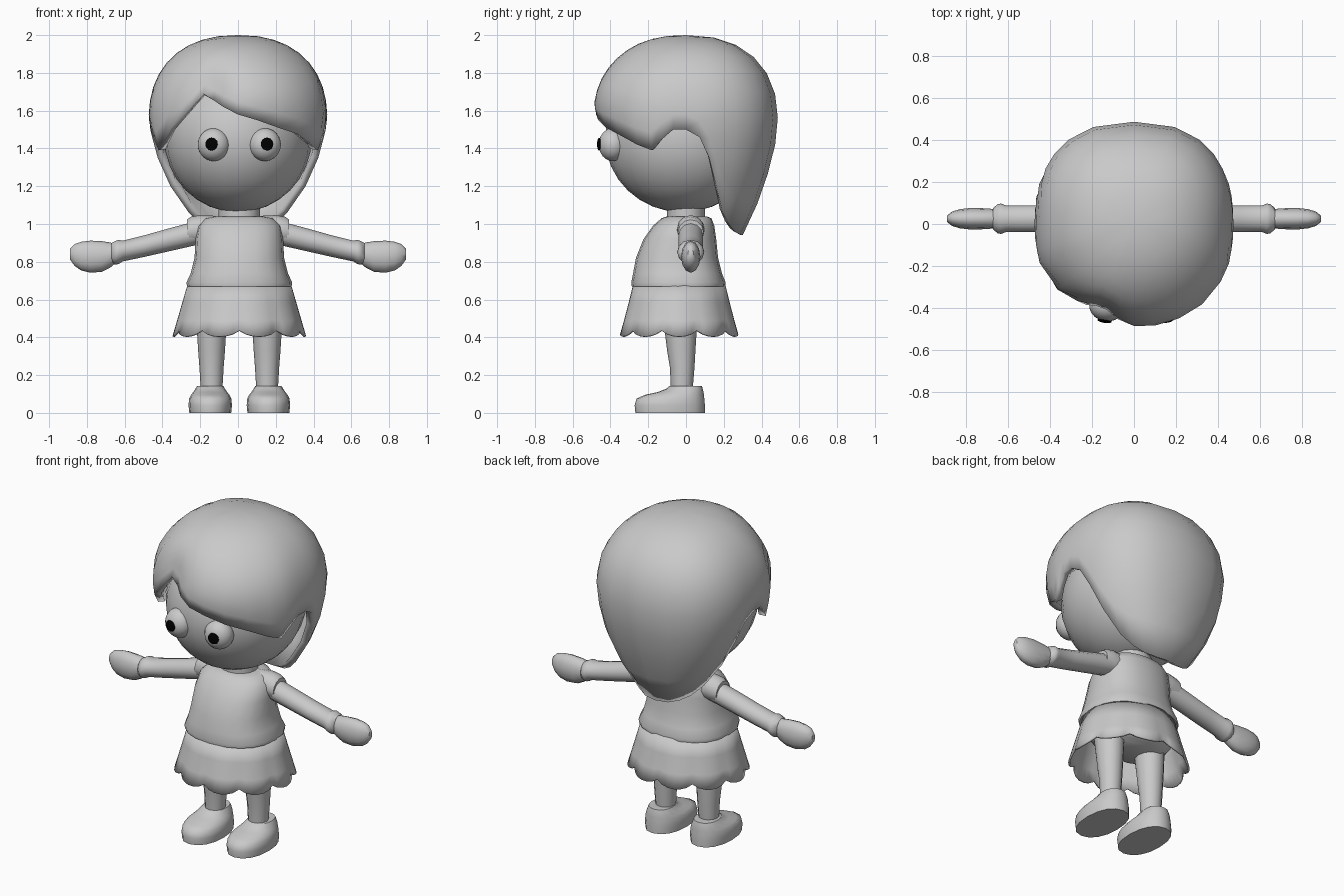
import bpy, bmesh, math
from math import sin, cos, pi, radians

if "Cube" in bpy.data.objects:
    bpy.data.objects.remove(bpy.data.objects["Cube"])


def material(name, rgb):
    m = bpy.data.materials.new(name)
    m.diffuse_color = (*rgb, 1)
    m.use_nodes = True
    m.node_tree.nodes["Principled BSDF"].inputs["Base Color"].default_value = m.diffuse_color
    return m


GREY = material("plain grey", (0.588, 0.588, 0.588))
BLACK = material("black", (0.0, 0.0, 0.0))
MID = 0.007  # the body sits slightly to the right


def finish(name, bm, mat, angle=40, thickness=0):
    me = bpy.data.meshes.new(name)
    bm.to_mesh(me)
    bm.free()
    ob = bpy.data.objects.new(name, me)
    bpy.context.collection.objects.link(ob)
    me.materials.append(mat)
    bpy.ops.object.select_all(action='DESELECT')
    ob.select_set(True)
    bpy.context.view_layer.objects.active = ob
    bpy.ops.object.shade_smooth_by_angle(angle=radians(angle))
    if thickness:
        mod = ob.modifiers.new("thickness", 'SOLIDIFY')
        mod.thickness = thickness
        mod.offset = -1
    return ob


def loft(name, rings, mat=GREY, angle=50, closed=True, thickness=0):
    """Skin a list of point rings; optionally cap both ends."""
    bm = bmesh.new()
    rows = [[bm.verts.new(p) for p in ring] for ring in rings]
    n = len(rows[0])
    for a, b in zip(rows, rows[1:]):
        for j in range(n):
            k = (j + 1) % n
            bm.faces.new((a[j], a[k], b[k], b[j]))
    if closed:
        bm.faces.new(rows[0])
        bm.faces.new(rows[-1])
        bmesh.ops.recalc_face_normals(bm, faces=bm.faces)
    return finish(name, bm, mat, angle, thickness)


def spow(v, power):
    return math.copysign(abs(v) ** power, v)


def flat_ring(x, z, hx, front, back, n=16, power=1.0):
    """Horizontal oval from y=front to y=back."""
    cy, hy = (front + back) / 2, (back - front) / 2
    return [(x + hx * spow(sin(2 * pi * j / n), power),
             cy + hy * spow(cos(2 * pi * j / n), power), z) for j in range(n)]


def side_ring(x, z, ry, rz, y=0.025, n=12):
    """Upright oval across the arm."""
    return [(x, y + ry * cos(2 * pi * j / n), z + rz * sin(2 * pi * j / n)) for j in range(n)]


def ball(name, centre, size, mat=GREY, seg=20, rings=12, tilt=0):
    bm = bmesh.new()
    bmesh.ops.create_uvsphere(bm, u_segments=seg, v_segments=rings, radius=1)
    ob = finish(name, bm, mat, 60)
    ob.location, ob.scale, ob.rotation_euler = centre, size, (0, 0, tilt)
    return ob


def lerp(table, t):
    """Piecewise linear lookup, table sorted by ascending key."""
    if t <= table[0][0]:
        return table[0][1]
    for (a, u), (b, v) in zip(table, table[1:]):
        if t <= b:
            return u + (v - u) * (t - a) / (b - a)
    return table[-1][1]


# Head and neck
ball("head", (0, -0.018, 1.455), (0.39, 0.41, 0.393), seg=24, rings=16)
loft("neck", [flat_ring(MID, z, 0.11, -0.1, 0.1) for z in (0.98, 1.12)])

# Eyes with thin pupils
for side, word in ((-1, "left"), (1, "right")):
    ball(word + "_eye", (MID + side * 0.136, -0.388, 1.42), (0.085, 0.075, 0.087), tilt=side * 0.15)
    ball(word + "_pupil", (MID + side * 0.147, -0.46, 1.423), (0.034, 0.01, 0.034), BLACK, 14, 8, side * 0.15)

# Hair: lower edge height by angle, from the back (0) round through the right side
side_edge = [(0, 0.94), (20, 0.943), (37, 0.96), (50, 0.995), (61, 1.06), (71, 1.2), (78, 1.35),
             (84, 1.46), (90, 1.5), (98, 1.5), (105, 1.45), (112, 1.39)]
fringe = [(123, 1.42), (139, 1.475), (154, 1.51), (168, 1.55), (180, 1.58), (190, 1.62),
          (198, 1.655), (206, 1.69), (211, 1.645), (217, 1.59), (230, 1.5)]
edge = side_edge + fringe + [(360 - a, z) for a, z in reversed(side_edge[1:])]
# Fringe bulge either side of the parting
bulge = [(95, 1), (112, 1.03), (135, 1.055), (156, 1.045), (180, 1.01), (190, 0.955), (198, 0.895),
         (206, 0.915), (212, 0.94), (223, 0.98), (236, 1.035), (250, 1.02), (265, 1)]
half_width = [(0.94, 0.19), (1.0, 0.25), (1.08, 0.305), (1.2, 0.375), (1.3, 0.42), (1.4, 0.446), (1.55, 0.473)]
half_depth = [(0.94, 0.3), (1.0, 0.335), (1.1, 0.375), (1.2, 0.412), (1.35, 0.46), (1.5, 0.486)]


def hair_point(a, z):
    dome = 1.0
    if z > 1.55:
        dome = max(0, 1 - ((z - 1.55) / 0.45) ** 2.3) ** (1 / 2.3)
    w = min(1, max(0, (1.9 - z) / 0.16))
    r = dome * (1 + w * (lerp(bulge, a) - 1))
    s, c = sin(radians(a)), cos(radians(a))
    tuck = 1 - 0.6 * max(0, 1.63 - z) * max(0, min(1, -2 * c - 0.8))
    power = 0.84 if c > 0 else 1  # fuller at the back corners
    return (lerp(half_width, z) * r * spow(s, power), lerp(half_depth, z) * r * spow(c, power) * tuck, z)


ROWS = 10
bm = bmesh.new()
crown = bm.verts.new((0, 0, 2))
columns = []
for a, low in edge:
    heights = [2 - (2 - low) * (1 - cos(pi / 2 * i / ROWS)) for i in range(1, ROWS + 1)]
    columns.append([bm.verts.new(hair_point(a, z)) for z in heights])
for p, q in zip(columns, columns[1:] + columns[:1]):
    bm.faces.new((crown, q[0], p[0]))
    for i in range(ROWS - 1):
        bm.faces.new((p[i], q[i], q[i + 1], p[i + 1]))
finish("hair", bm, GREY, 50, 0.04)

# Shirt: height, half width, front, back
shirt = [(1.04, 0.13, -0.1, 0.11), (1.03, 0.18, -0.13, 0.135), (0.99, 0.22, -0.175, 0.15),
         (0.92, 0.232, -0.225, 0.16), (0.82, 0.237, -0.265, 0.17), (0.74, 0.257, -0.28, 0.19),
         (0.69, 0.28, -0.29, 0.21), (0.67, 0.277, -0.287, 0.207)]
loft("shirt", [flat_ring(MID, *s, n=20, power=0.85) for s in shirt])

# Skirt: pleated panels with a scalloped hem
PANELS, STEPS = 10, 6
rings = []
for t in (0, 0.35, 0.7, 1):
    ring = []
    for j in range(PANELS * STEPS):
        a = 2 * pi * j / (PANELS * STEPS)
        puff = sin(pi * (j % STEPS) / STEPS) ** 0.7
        r = 1 - 0.045 * t * (1 - puff)
        ring.append((MID + (0.274 + 0.08 * t) * r * sin(a), -0.036 + (0.244 + 0.076 * t) * r * cos(a),
                     0.68 - 0.275 * t + 0.032 * t ** 4 * (1 - puff)))
    rings.append(ring)
loft("skirt", rings, angle=35, closed=False, thickness=0.012)

# Hips hidden under the skirt
loft("hips", [flat_ring(MID, 0.68, 0.26, -0.26, 0.18), flat_ring(MID, 0.56, 0.25, -0.22, 0.17),
              flat_ring(MID, 0.5, 0.2, -0.15, 0.1)])

# Limbs, mirrored left and right
sleeve = [(0.12, 0.965, 0.07, 0.078), (0.2, 0.97, 0.074, 0.077), (0.25, 0.966, 0.071, 0.072),
          (0.27, 0.957, 0.067, 0.066)]
arm = [(0.2, 0.957, 0.064, 0.064), (0.35, 0.92, 0.064, 0.061), (0.5, 0.882, 0.064, 0.057),
       (0.61, 0.857, 0.064, 0.055), (0.632, 0.852, 0.072, 0.064), (0.648, 0.848, 0.07, 0.063),
       (0.67, 0.844, 0.05, 0.055)]
hand = [(0.64, 0.845, 0.045, 0.045), (0.675, 0.836, 0.047, 0.066), (0.72, 0.828, 0.05, 0.081),
        (0.78, 0.827, 0.051, 0.085), (0.83, 0.83, 0.045, 0.076), (0.865, 0.836, 0.034, 0.058),
        (0.889, 0.84, 0.015, 0.028)]
leg = [(0.56, 0.085, -0.13, 0.06), (0.41, 0.076, -0.11, 0.055), (0.33, 0.071, -0.1, 0.05),
       (0.24, 0.064, -0.085, 0.045), (0.12, 0.057, -0.08, 0.035)]
shoe = [(0, 0.111, -0.268, 0.1), (0.04, 0.115, -0.272, 0.1), (0.075, 0.112, -0.262, 0.097),
        (0.095, 0.102, -0.22, 0.095), (0.11, 0.09, -0.15, 0.093), (0.13, 0.077, -0.1, 0.088),
        (0.142, 0.07, -0.088, 0.085)]
for side, word in ((-1, "left"), (1, "right")):
    for part, rows in (("sleeve", sleeve), ("arm", arm), ("hand", hand)):
        loft(f"{word}_{part}", [side_ring(side * x, z, ry, rz) for x, z, ry, rz in rows])
    loft(word + "_leg", [flat_ring(MID + side * 0.147, *s, n=12) for s in leg])
    loft(word + "_shoe", [flat_ring(MID + side * 0.154, *s, n=16, power=0.9) for s in shoe])
